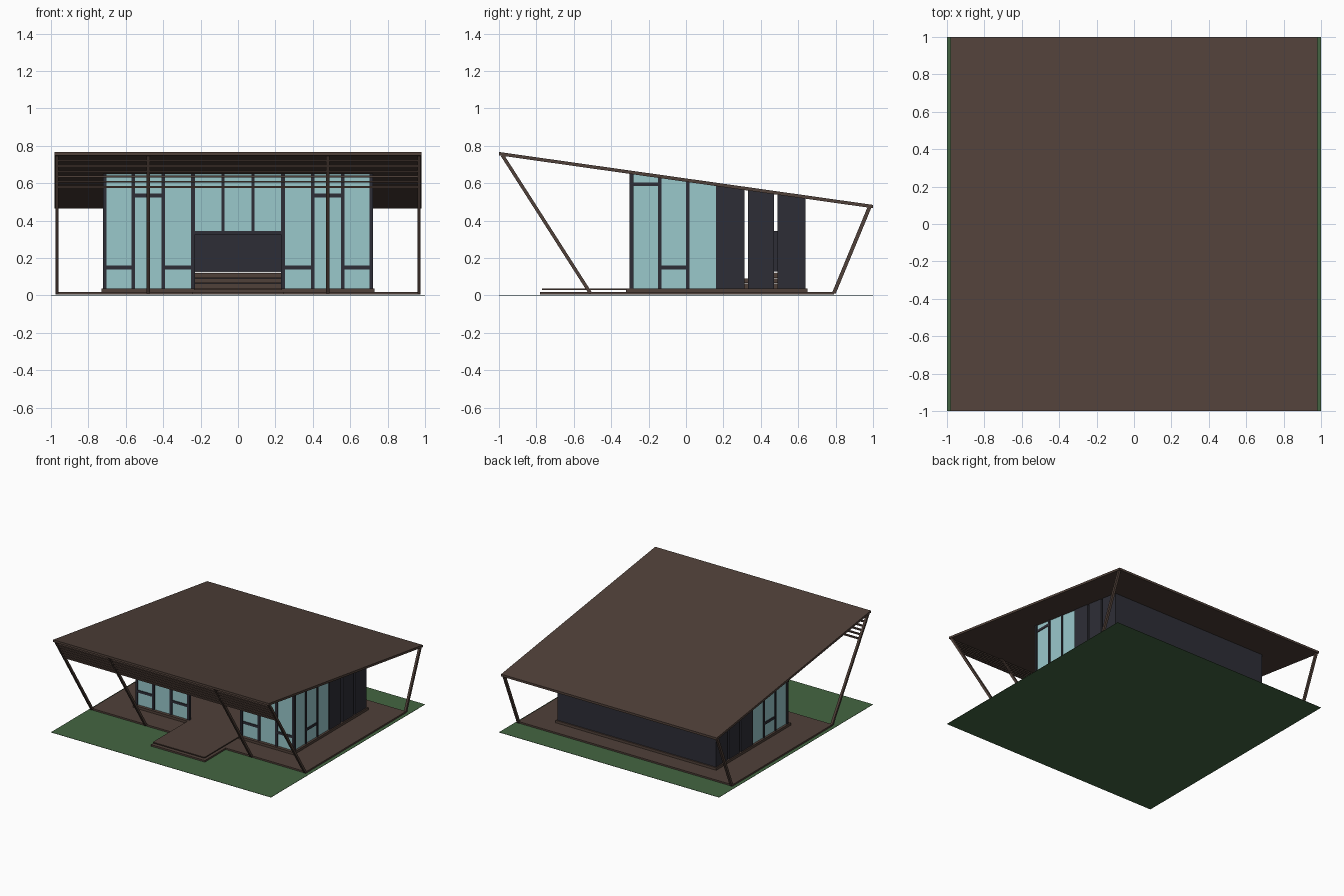
import bpy, bmesh, math
from mathutils import Vector

if "Cube" in bpy.data.objects:
    bpy.data.objects.remove(bpy.data.objects["Cube"])


def material(name, rgb):
    m = bpy.data.materials.new(name)
    m.diffuse_color = (*rgb, 1)
    m.use_nodes = True
    m.node_tree.nodes["Principled BSDF"].inputs["Base Color"].default_value = m.diffuse_color
    return m


BROWN = material("brown timber", (0.080, 0.052, 0.041))
DARK = material("charcoal panel", (0.027, 0.027, 0.037))
GLASS = material("pale blue glass", (0.32, 0.58, 0.60))
GREEN = material("lawn green", (0.057, 0.130, 0.054))
WHITE = material("white fabric", (0.80, 0.80, 0.80))


def roof_under(y):
    """Height of the sloping roof underside."""
    return 0.65 - 0.1414 * (y + 0.3)


def make(name, verts, faces, mat):
    bm = bmesh.new()
    vs = [bm.verts.new(v) for v in verts]
    for f in faces:
        bm.faces.new([vs[i] for i in f])
    bmesh.ops.recalc_face_normals(bm, faces=bm.faces)
    me = bpy.data.meshes.new(name)
    bm.to_mesh(me)
    bm.free()
    me.materials.append(mat)
    ob = bpy.data.objects.new(name, me)
    bpy.context.collection.objects.link(ob)
    return ob


def prism(name, profile, x0, x1, mat):
    """Extrude a (y, z) profile along x."""
    n = len(profile)
    verts = [(x, y, z) for x in (x0, x1) for y, z in profile]
    faces = [tuple(range(n)), tuple(range(n, 2 * n))]
    faces += [(i, (i + 1) % n, n + (i + 1) % n, n + i) for i in range(n)]
    return make(name, verts, faces, mat)


def box(name, x0, x1, y0, y1, z0, z1, mat):
    return prism(name, [(y0, z0), (y1, z0), (y1, z1), (y0, z1)], x0, x1, mat)


def to_roof(name, x0, x1, y0, y1, z0, mat):
    """Upright piece whose top meets the sloping roof."""
    return prism(name, [(y0, z0), (y1, z0), (y1, roof_under(y1)),
                        (y0, roof_under(y0))], x0, x1, mat)


def slanted(name, x, a, b, w, mat):
    """Leaning post between two (y, z) points, flat on its ends."""
    h = w * 0.6
    return prism(name, [(a[0] - h, a[1]), (a[0] + h, a[1]),
                        (b[0] + h, b[1]), (b[0] - h, b[1])],
                 x - w / 2, x + w / 2, mat)


# lawn
box("lawn", -1, 1, -1, 1, 0, 0.002, GREEN)

# lower and upper decks, each with a step tongue at the front
box("lower_deck", -0.975, 0.975, -0.51, 0.79, 0.005, 0.018, BROWN)
box("lower_step", -0.245, 0.245, -0.78, -0.51, 0.005, 0.018, BROWN)
box("upper_deck", -0.73, 0.73, -0.51 + 0.19, 0.65, 0.018, 0.038, BROWN)
box("upper_step", -0.235, 0.235, -0.77, -0.32, 0.030, 0.038, BROWN)

# sloping roof
T = 0.018
prism("roof", [(-1, roof_under(-1)), (1, roof_under(1)),
               (1, roof_under(1) + T), (-1, roof_under(-1) + T)],
      -0.98, 0.98, BROWN)

# leaning posts
FRONT_TOP, FRONT_FOOT = (-0.98, roof_under(-0.98)), (-0.51, 0.01)
for i, x in enumerate((-0.968, -0.48, 0.48, 0.968)):
    slanted(f"front_post_{i}", x, FRONT_FOOT, FRONT_TOP, 0.018, BROWN)
for i, x in enumerate((-0.968, 0.968)):
    slanted(f"back_post_{i}", x, (0.79, 0.01), (0.98, roof_under(0.98)),
            0.018, BROWN)

# sunshade slats following the lean of the front posts
for i in range(6):
    z = 0.58 + i * 0.028
    t = (z - FRONT_FOOT[1]) / (FRONT_TOP[1] - FRONT_FOOT[1])
    y = FRONT_FOOT[0] + t * (FRONT_TOP[0] - FRONT_FOOT[0])
    box(f"sunshade_slat_{i}", -0.968, 0.968, y - 0.008, y + 0.008,
        z - 0.005, z + 0.005, BROWN)

# front glazing: (x start, x end, sill height, transom height)
FY, FLOOR = -0.30, 0.038
bays = [(0.24, 0.40, FLOOR, 0.15), (0.40, 0.56, FLOOR, 0.535),
        (0.56, 0.72, FLOOR, 0.15)]
bays += [(-b, -a, s, t) for a, b, s, t in bays]
bays += [(-0.24, -0.08, 0.34, 0.335), (-0.08, 0.08, 0.34, 0.335),
         (0.08, 0.24, 0.34, 0.335)]
for i, (a, b, sill, transom) in enumerate(bays):
    to_roof(f"front_glass_{i}", a, b, FY + 0.006, FY + 0.012, sill, GLASS)
    box(f"front_transom_{i}", a, b, FY, FY + 0.018,
        transom - 0.01, transom + 0.01, DARK)
for i, x in enumerate((-0.712, -0.56, -0.40, -0.24, 0.24, 0.40, 0.56, 0.712)):
    to_roof(f"front_mullion_{i}", x - 0.01, x + 0.01, FY - 0.002, FY + 0.02,
            FLOOR, DARK)
for i, x in enumerate((-0.08, 0.08)):
    to_roof(f"upper_mullion_{i}", x - 0.009, x + 0.009, FY, FY + 0.018,
            0.34, DARK)

# side walls: three glass bays, then three solid panels with open slits
for side, s in (("left", -1), ("right", 1)):
    def span(inner, outer):
        return sorted((s * inner, s * outer))
    for i, (a, b, transom) in enumerate([(-0.29, -0.14, 0.595),
                                         (-0.14, 0.01, 0.15),
                                         (0.01, 0.165, None)]):
        to_roof(f"{side}_glass_{i}", *span(0.704, 0.712), a, b, FLOOR, GLASS)
        if transom:
            box(f"{side}_transom_{i}", *span(0.70, 0.718), a, b,
                transom - 0.01, transom + 0.01, DARK)
    for i, y in enumerate((-0.14, 0.01)):
        to_roof(f"{side}_mullion_{i}", *span(0.70, 0.72), y - 0.009,
                y + 0.009, FLOOR, DARK)
    for i, (a, b) in enumerate([(0.16, 0.312), (0.332, 0.47), (0.49, 0.64)]):
        to_roof(f"{side}_panel_{i}", *span(0.70, 0.72), a, b, FLOOR, DARK)

# back wall
to_roof("back_wall", -0.72, 0.72, 0.62, 0.64, FLOOR, DARK)

# long bench inside the entrance
for i in range(3):
    z = FLOOR + i * 0.028
    box(f"bench_board_{i}", -0.3, 0.3, 0.28 + i * 0.03, 0.50, z, z + 0.025,
        BROWN)
box("bench_cushion", -0.3, 0.3, 0.35, 0.50, 0.119, 0.129, WHITE)
box("bench_back", -0.3, 0.3, 0.465, 0.50, 0.129, 0.345, DARK)
